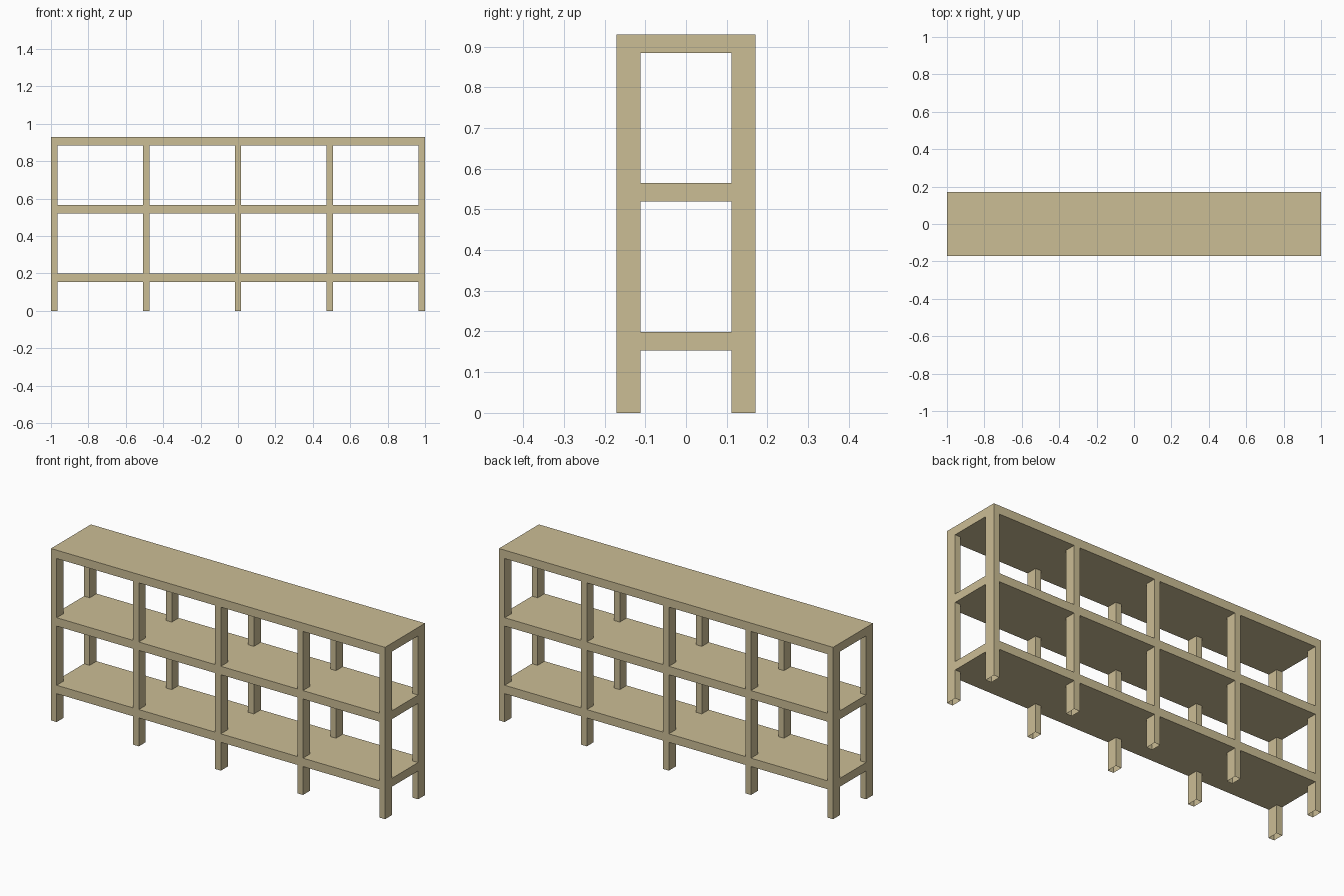
import bpy, bmesh
from mathutils import Matrix, Vector

if "Cube" in bpy.data.objects:
    bpy.data.objects.remove(bpy.data.objects["Cube"])

LENGTH, DEPTH = 2.0, 0.341
POST_W, POST_D = 0.034, 0.059
THICK = 0.0455
SHELF_TOPS = [0.199, 0.5645, 0.93]

wood = bpy.data.materials.new("pale_wood")
wood.diffuse_color = (0.60, 0.51, 0.30, 1)
wood.use_nodes = True
wood.node_tree.nodes["Principled BSDF"].inputs["Base Color"].default_value = wood.diffuse_color


def box(name, center, size, open_ends=False):
    """Box part; open_ends leaves off the top and bottom caps."""
    bm = bmesh.new()
    bmesh.ops.create_cube(bm, size=1, matrix=Matrix.Translation(center) @ Matrix.Diagonal((*size, 1)))
    if open_ends:
        bm.normal_update()
        caps = [f for f in bm.faces if abs(f.normal.z) > 0.9]
        bmesh.ops.delete(bm, geom=caps, context='FACES_ONLY')
    mesh = bpy.data.meshes.new(name)
    bm.to_mesh(mesh)
    bm.free()
    mesh.materials.append(wood)
    obj = bpy.data.objects.new(name, mesh)
    bpy.context.collection.objects.link(obj)
    return obj


# Three full-size shelves
for top, label in zip(SHELF_TOPS, ("bottom", "middle", "top")):
    box(label + "_shelf", Vector((0, 0, top - THICK / 2)), (LENGTH, DEPTH, THICK))

# Hollow feet and posts filling the gaps between shelves, flush with the edges
floors = [0.0] + SHELF_TOPS[:-1]
x_step = (LENGTH - POST_W) / 4
for level, (low, top) in enumerate(zip(floors, SHELF_TOPS)):
    high = top - THICK
    kind = "foot" if level == 0 else "post"
    for i in range(5):
        for side, label in ((-1, "front"), (1, "back")):
            center = Vector(((i - 2) * x_step, side * (DEPTH - POST_D) / 2, (low + high) / 2))
            box(f"{label}_{kind}_{level}_{i}", center, (POST_W, POST_D, high - low), True)
